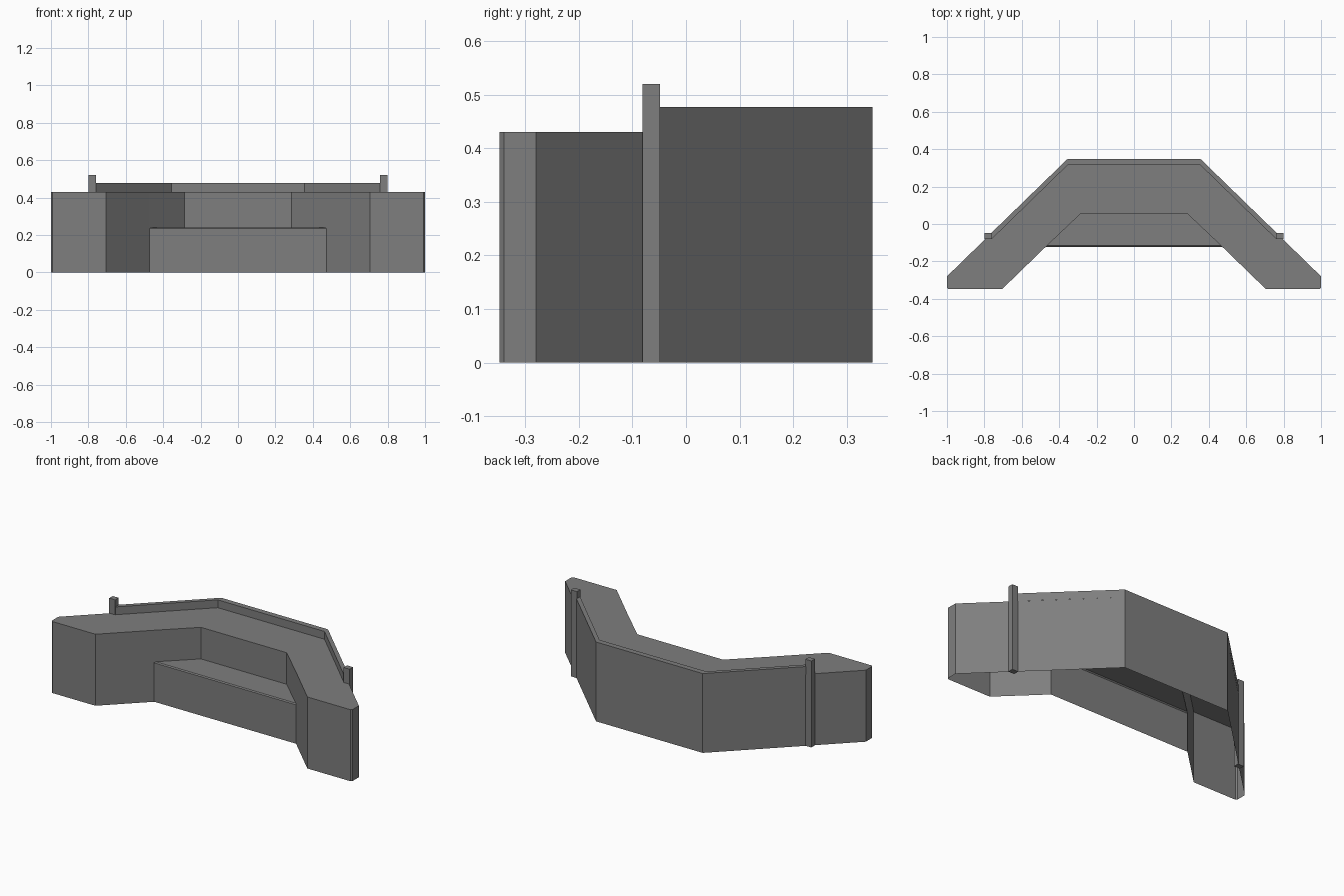
import bpy
import bmesh

if "Cube" in bpy.data.objects:
    bpy.data.objects.remove(bpy.data.objects["Cube"])

grey = bpy.data.materials.new("mid_grey")
grey.use_nodes = True
colour = (0.21, 0.21, 0.21, 1)
grey.diffuse_color = colour
grey.node_tree.nodes["Principled BSDF"].inputs["Base Color"].default_value = colour


def mirrored(half):
    """Half outline followed by its reflection across x = 0."""
    return half + [(-x, y) for x, y in reversed(half)]


def face(bm, points):
    bm.faces.new([bm.verts.new(p) for p in points])


def wall(bm, a, b, low, high):
    """Upright panel, facing right of the direction a to b."""
    face(bm, [(*a, low), (*b, low), (*b, high), (*a, high)])


def finish(bm, name):
    bmesh.ops.remove_doubles(bm, verts=bm.verts, dist=0.0005)
    mesh = bpy.data.meshes.new(name)
    bm.to_mesh(mesh)
    bm.free()
    mesh.materials.append(grey)
    obj = bpy.data.objects.new(name, mesh)
    bpy.context.collection.objects.link(obj)
    return obj


TOP, RAIL_TOP, POST_TOP, STEP = 0.43, 0.477, 0.52, 0.24
BACK, FRONT, STEP_FRONT = 0.348, -0.348, -0.122
inner_bend, step_end = (0.285, 0.055), (0.472, STEP_FRONT)

# Angled counter shell, open underneath
outline = mirrored([inner_bend, step_end, (0.705, FRONT), (0.992, FRONT),
                    (1, -0.34), (1, -0.28), (0.355, BACK)])
bm = bmesh.new()
face(bm, [(x, y, TOP) for x, y in outline])
for a, b in zip(outline, outline[1:] + outline[:1]):
    above_step = all(abs(x) < 0.48 and y < 0.1 for x, y in (a, b))
    wall(bm, a, b, STEP - 0.005 if above_step else 0, TOP)
finish(bm, "counter_shell")

# Low step filling the recess, with a slim bevelled front edge
bm = bmesh.new()
bevel = 0.006
left, right = (-step_end[0], STEP_FRONT), step_end
wall(bm, left, right, 0, STEP - bevel)
lip = [(-0.466, STEP_FRONT + bevel, STEP), (0.466, STEP_FRONT + bevel, STEP)]
face(bm, [(*left, STEP - bevel), (*right, STEP - bevel), lip[1], lip[0]])
face(bm, lip + [(*inner_bend, STEP), (-inner_bend[0], inner_bend[1], STEP)])
finish(bm, "recess_step")

# Raised rim along the back edge
outer = mirrored([(0.765, -0.05), (0.355, BACK)])
inner = mirrored([(0.76, -0.08), (0.355, 0.315)])
bm = bmesh.new()
for i in range(len(outer) - 1):
    a, b, c, d = outer[i], outer[i + 1], inner[i + 1], inner[i]
    wall(bm, a, b, TOP, RAIL_TOP)
    wall(bm, c, d, TOP, RAIL_TOP)
    face(bm, [(*p, RAIL_TOP) for p in (a, b, c, d)])
finish(bm, "back_rim")

# Square posts where the rim ends
for side, name in ((1, "left_post"), (-1, "right_post")):
    bm = bmesh.new()
    bmesh.ops.create_cube(bm, size=1)
    bmesh.ops.scale(bm, vec=(0.04, 0.033, POST_TOP), verts=bm.verts)
    bmesh.ops.translate(bm, vec=(side * 0.78, -0.065, POST_TOP / 2), verts=bm.verts)
    finish(bm, name)
